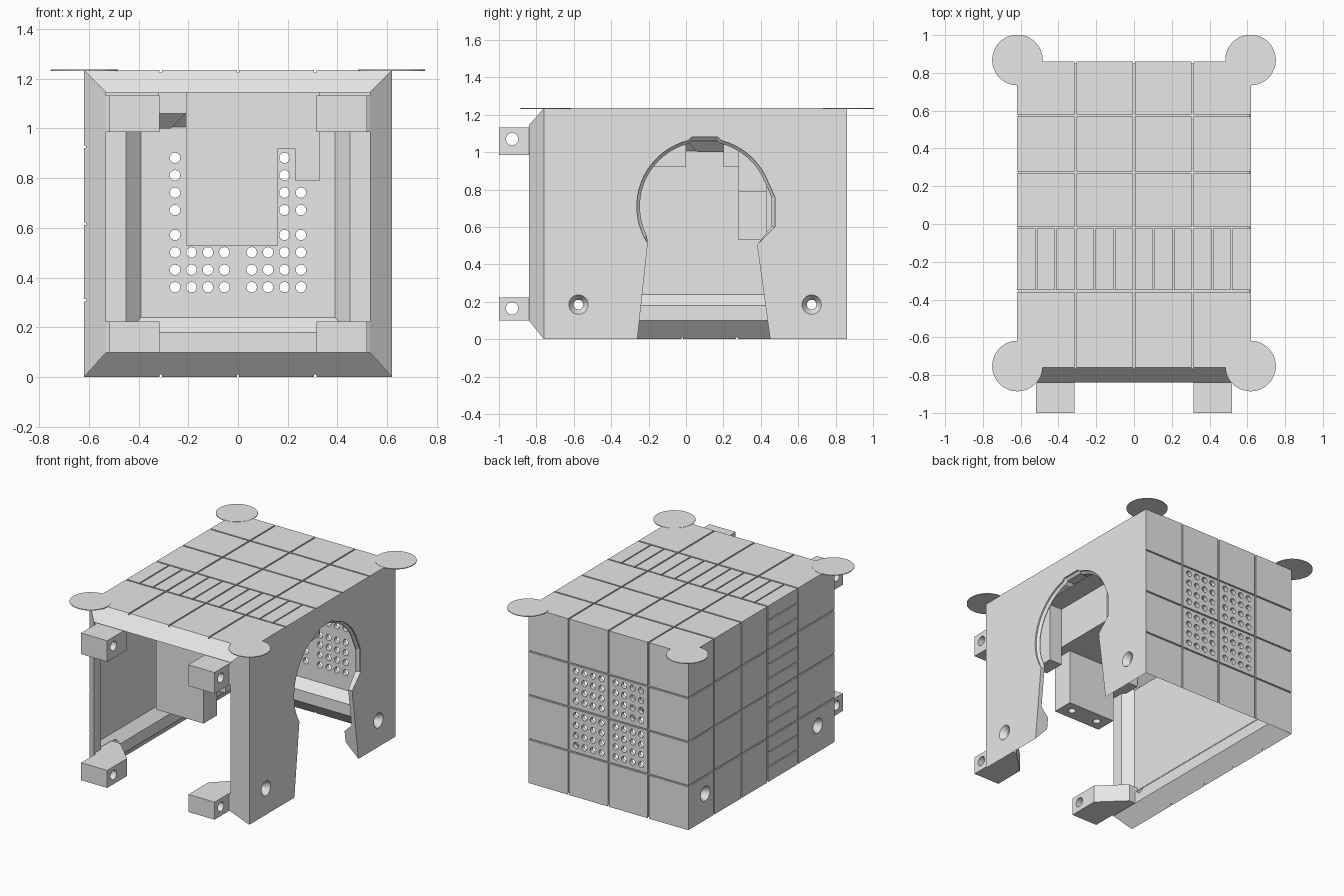
import bpy, bmesh, math
from mathutils import Matrix, Vector

cube = bpy.data.objects.get("Cube")
if cube:
    bpy.data.objects.remove(cube, do_unlink=True)

grey = bpy.data.materials.new("light_grey")
grey.use_nodes = True
COLOUR = (0.8, 0.8, 0.8, 1)
grey.diffuse_color = COLOUR
grey.node_tree.nodes["Principled BSDF"].inputs["Base Color"].default_value = COLOUR

H, W, FRONT, BACK, T = 1.235, 0.62, -0.76, 0.86, 0.09


def finish(name, bm):
    bmesh.ops.recalc_face_normals(bm, faces=bm.faces)
    mesh = bpy.data.meshes.new(name)
    bm.to_mesh(mesh)
    bm.free()
    mesh.materials.append(grey)
    obj = bpy.data.objects.new(name, mesh)
    bpy.context.collection.objects.link(obj)
    return obj


def loft(bm, rings):
    """Closed solid through matching rings of points."""
    rings = [[bm.verts.new(p) for p in ring] for ring in rings]
    n = len(rings[0])
    for a, b in zip(rings, rings[1:]):
        for i in range(n):
            j = (i + 1) % n
            bm.faces.new((a[i], a[j], b[j], b[i]))
    faces = [bm.faces.new(rings[0][::-1]), bm.faces.new(rings[-1])]
    bmesh.ops.recalc_face_normals(bm, faces=bm.faces)
    return faces


def box(bm, x0, x1, y0, y1, z0, z1):
    loft(bm, [[(x0, y0, z), (x1, y0, z), (x1, y1, z), (x0, y1, z)] for z in (z0, z1)])


def rod(bm, centre, axis, r1, r2, depth, sides=24):
    rot = Vector((0, 0, 1)).rotation_difference(Vector(axis)).to_matrix().to_4x4()
    bmesh.ops.create_cone(bm, cap_ends=True, segments=sides, radius1=r1, radius2=r2,
                          depth=depth, matrix=Matrix.Translation(centre) @ rot)


def cut(obj, bm):
    """Subtract the solids in bm from obj and keep the result as plain mesh."""
    cutter = finish("cutter", bm)
    cutter.hide_render = True
    mod = obj.modifiers.new("cut", "BOOLEAN")
    mod.operation, mod.solver, mod.use_self = "DIFFERENCE", "EXACT", True
    mod.object = cutter
    bpy.context.view_layer.update()
    graph = bpy.context.evaluated_depsgraph_get()
    mesh = bpy.data.meshes.new_from_object(obj.evaluated_get(graph))
    obj.modifiers.clear()
    obj.data = mesh
    bpy.data.objects.remove(cutter, do_unlink=True)


def panel(name, place, outer, inner):
    """Mitred wall with a bevelled recess on its inner side."""
    def ring(r, inset, depth):
        u0, u1, v0, v1 = r
        u0, u1, v0, v1 = u0 + inset, u1 - inset, v0 + inset, v1 - inset
        return [place(u, v, depth) for u, v in ((u0, v0), (u1, v0), (u1, v1), (u0, v1))]
    bm = bmesh.new()
    loft(bm, [ring(outer, 0, 0), ring(inner, 0, T), ring(inner, 0.08, T), ring(inner, 0.14, 0.03)])
    return finish(name, bm)


def groove(bm, place, u0, u1, v0, v1):
    loft(bm, [[place(u, v, d) for u, v in ((u0, v0), (u1, v0), (u1, v1), (u0, v1))]
              for d in (-0.02, 0.009)])


def grooves(place, u_lines, v_lines, u_end, v_end, g=0.005):
    bm = bmesh.new()
    for u in u_lines:
        groove(bm, place, u - g, u + g, -1, v_end)
    for v in v_lines:
        groove(bm, place, -1, u_end, v - g, v + g)
    return bm


def on_top(u, v, d): return (u, v, H - d)
def on_back(u, v, d): return (u, BACK - d, v)
def on_left(u, v, d): return (W - d, u, v)
def on_right(u, v, d): return (d - W, u, v)


# Four shell walls
side_out, side_in = (FRONT, BACK, 0, H), (-0.84, BACK - T, 0.1, H - T)
top = panel("top_wall", on_top, (-W, W, FRONT, BACK), (-0.53, 0.53, -0.84, BACK - T))
back = panel("back_wall", on_back, (-W, W, 0, H), (-0.53, 0.53, 0.1, H - T))
arch_wall = panel("arch_wall", on_left, side_out, side_in)
plain_wall = panel("grooved_wall", on_right, side_out, side_in)

cols = (-0.31, 0, 0.31)
rows = [H * k / 4 for k in (1, 2, 3)]
lengths = (-0.355, -0.02, 0.272, 0.575)

# Top grooves with a band of close slots
bm = grooves(on_top, cols, lengths, 1, 1)
for k in range(-5, 6):
    if k % 3:
        x = k * 0.1035
        groove(bm, on_top, x - 0.004, x + 0.004, -0.355, -0.02)
cut(top, bm)

# Back grooves and the speaker-like grid of through holes
cut(back, grooves(on_back, cols, rows, 1, 2))
bm = bmesh.new()
for side in (-1, 1):
    for i in range(4):
        for start in (0.362, 0.672):
            for j in range(4):
                rod(bm, (side * (0.055 + i * 0.066), BACK, start + j * 0.07),
                    (0, 1, 0), 0.021, 0.021, 0.4, 16)
cut(back, bm)

# Grooves of the plain side wall
bm = grooves(on_right, lengths, rows, 1, 2)
for k in range(1, 12):
    if k % 3:
        z = k * H / 12
        groove(bm, on_right, -0.355, -0.02, z - 0.004, z + 0.004)
cut(plain_wall, bm)

# Countersunk screw holes in both side walls
for wall, s in ((arch_wall, 1), (plain_wall, -1)):
    bm = bmesh.new()
    for y in (-0.575, 0.672):
        rings = []
        for x, r in ((0.66, 0.052), (W, 0.052), (0.58, 0.026), (0.45, 0.026)):
            rings.append([(s * x, y + r * math.cos(a), 0.185 + r * math.sin(a))
                          for a in (math.tau * i / 24 for i in range(24))])
        loft(bm, rings)
    cut(wall, bm)

# Keyhole-shaped opening with a bevelled rim
def arc(a0, a1, n):
    return [(0.1 + 0.363 * math.cos(t), 0.71 + 0.363 * math.sin(t))
            for t in (math.radians(a0 + (a1 - a0) * i / n) for i in range(n + 1))]


outline = [(0.46, -0.05), (0.45, 0), (0.38, 0.505), (0.475, 0.6), (0.475, 0.76)]
outline += arc(27, 76, 8) + [(0.17, 1.08), (0.03, 1.08)] + arc(104, 213, 18)
outline += [(-0.26, 0), (-0.267, -0.05)]


def shrink(p, f):
    return (0.1 + (p[0] - 0.1) * f, 0.71 + (p[1] - 0.71) * f) if p[1] > 0.52 else p


bm = bmesh.new()
loft(bm, [[(x, *shrink(p, f)) for p in outline]
          for x, f in ((0.7, 1), (0.61, 1), (0.595, 0.955), (0.4, 0.955))])
cut(arch_wall, bm)

# Thin corner discs
for sx, side in ((-1, "right"), (1, "left")):
    for y, end in ((-0.752, "front"), (0.868, "back")):
        bm = bmesh.new()
        rod(bm, (sx * 0.617, y, H - 0.001), (0, 0, 1), 0.134, 0.134, 0.005, 48)
        finish(f"{end}_{side}_disc", bm)

# Front mounting lugs with cross holes
for sx, side in ((-1, "right"), (1, "left")):
    for z0, z1, level in ((0.1, 0.235, "lower"), (0.985, 1.145, "upper")):
        bm = bmesh.new()
        plan = ((0.315, -1), (0.518, -1), (0.518, -0.84), (0.55, -0.82), (0.55, -0.62),
                (0.48, -0.62), (0.315, -0.78))
        loft(bm, [[(sx * x, y, z) for x, y in plan] for z in (z0, z1 - 0.012)])
        lug = finish(f"{level}_{side}_lug", bm)
        bm = bmesh.new()
        rod(bm, (sx * 0.42, -0.93, 0.165 if level == "lower" else 1.07), (1, 0, 0),
            0.033, 0.033, 0.4)
        cut(lug, bm)

# Hanging device holder: slabs, pillars, side tab and tapered stop
Z = H - 0.03
for name, dims in (
        ("holder_front_slab", (-0.21, 0.23, -0.61, 0, 0.92, Z)),
        ("holder_back_slab", (-0.21, 0.23, 0.2, 0.43, 0.92, Z)),
        ("holder_back_tab", (0.23, 0.33, 0.28, 0.43, 0.79, Z)),
        ("holder_front_tab", (0.23, 0.33, -0.61, -0.46, 0.79, Z))):
    bm = bmesh.new()
    box(bm, *dims)
    finish(name, bm)
for y, end in ((-0.61, "front"), (0.28, "back")):
    bm = bmesh.new()
    box(bm, -0.21, 0.16, y, y + 0.15, 0.53, 0.92)
    pillar = finish(f"holder_{end}_pillar", bm)
    bm = bmesh.new()
    for x in (-0.13, 0.08):
        rod(bm, (x, y + 0.075, 0.53), (0, 0, 1), 0.025, 0.025, 0.2, 16)
    cut(pillar, bm)
bm = bmesh.new()
loft(bm, [[(-0.32, y0, z), (x1, y0, z), (x1, 0.2, z), (-0.32, 0.2, z)]
          for x1, y0, z in ((-0.27, 0.06, 1.0), (-0.21, 0, 1.06), (-0.21, 0, Z))])
finish("holder_stop", bm)
